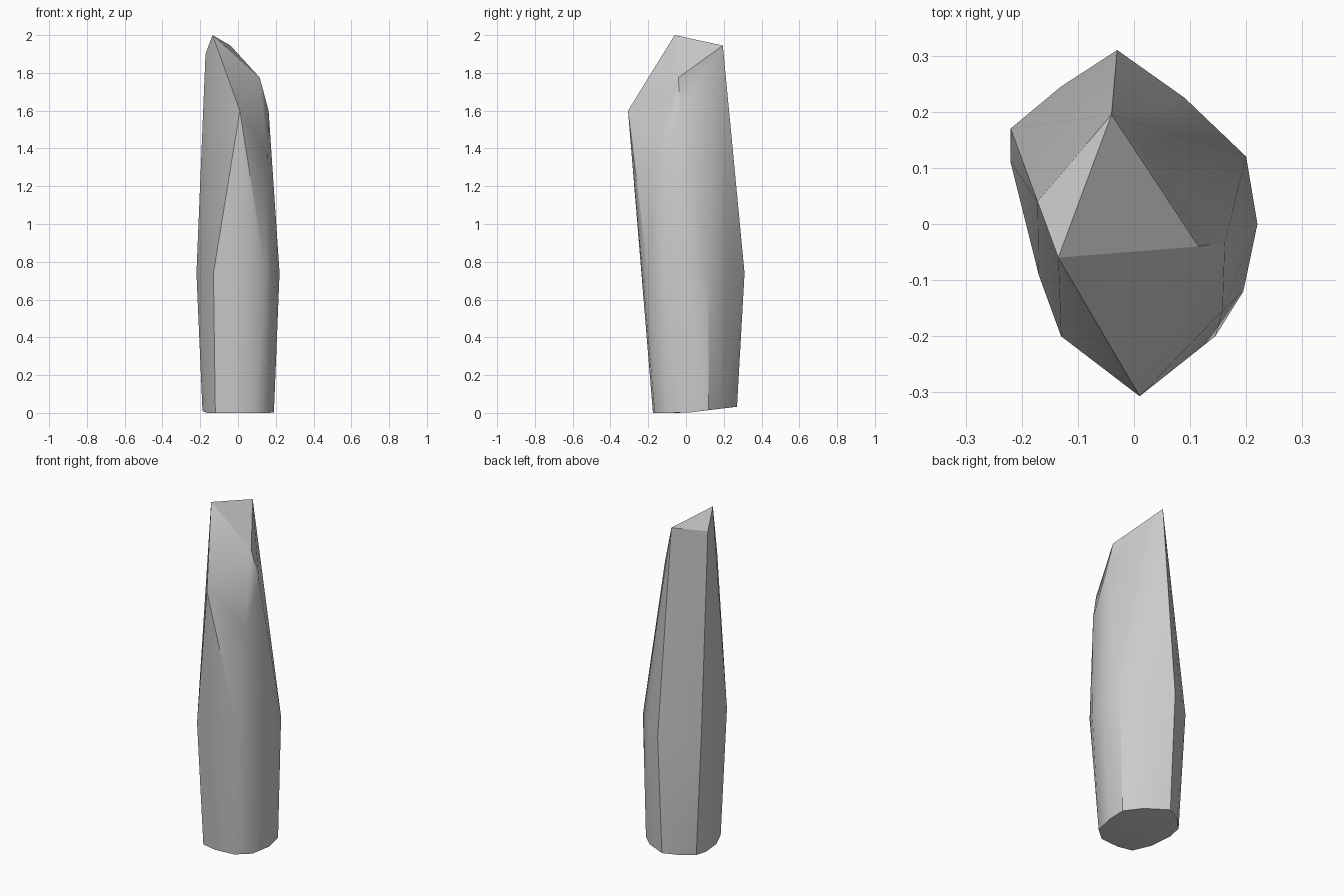
import bpy, bmesh

if "Cube" in bpy.data.objects:
    bpy.data.objects.remove(bpy.data.objects["Cube"])

# Slanted crystal tip: peak, back corner, left shoulder, right facets, front corner
tip = [(-0.135, -0.06, 2.0), (-0.04, 0.195, 1.945), (-0.172, 0.04, 1.9),
       (0.115, -0.04, 1.775), (0.162, -0.033, 1.6), (0.01, -0.307, 1.6),
       (0.158, -0.155, 1.35)]

# Widest ring of the body
waist = [(-0.03, 0.31), (0.09, 0.225), (0.2, 0.12), (0.22, 0.0), (0.195, -0.12),
         (0.145, -0.2), (0.01, -0.235), (-0.13, -0.2), (-0.17, -0.09),
         (-0.22, 0.11), (-0.22, 0.17), (-0.13, 0.245)]

# Narrower base ring, lifting slightly towards the back
base = [(-0.03, 0.27), (0.1, 0.2), (0.18, 0.12), (0.19, 0.02), (0.165, -0.1),
        (0.09, -0.165), (-0.03, -0.175), (-0.12, -0.155), (-0.165, -0.05),
        (-0.188, 0.08), (-0.18, 0.16), (-0.11, 0.23)]

points = tip + [(x, y, 0.74) for x, y in waist]
points += [(x, y, max(0.0, 0.12 * y)) for x, y in base]

# Skin the points into one faceted solid
bm = bmesh.new()
for p in points:
    bm.verts.new(p)
hull = bmesh.ops.convex_hull(bm, input=bm.verts[:])
loose = [v for v in bm.verts if not v.link_faces]
bmesh.ops.delete(bm, geom=loose, context='VERTS')
bmesh.ops.recalc_face_normals(bm, faces=bm.faces[:])
mesh = bpy.data.meshes.new("crystal_pillar")
bm.to_mesh(mesh)
bm.free()

crystal = bpy.data.objects.new("crystal_pillar", mesh)
bpy.context.collection.objects.link(crystal)
bpy.context.view_layer.objects.active = crystal
crystal.select_set(True)
bpy.ops.object.shade_smooth_by_angle(angle=0.52)
